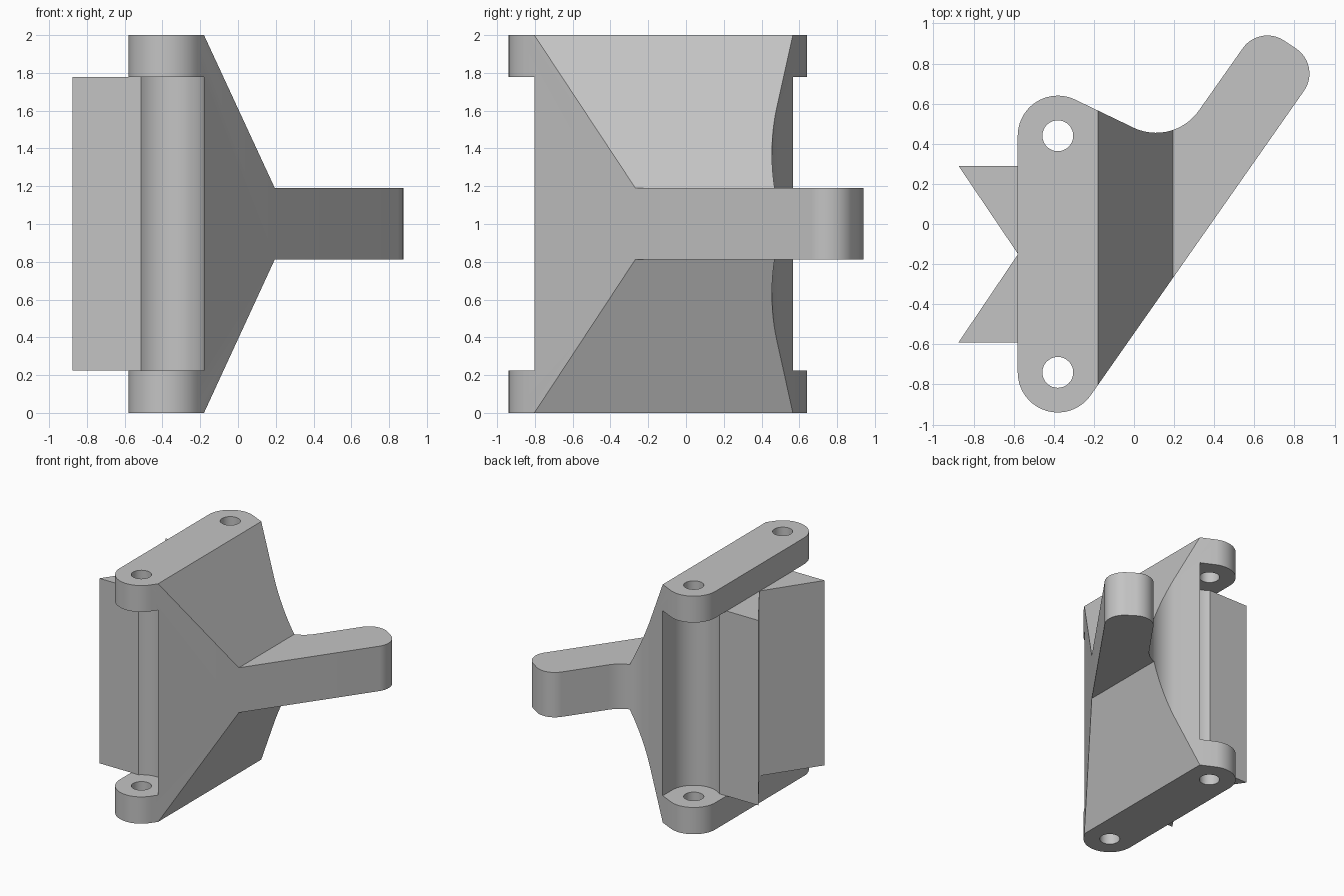
import bpy, bmesh
from math import radians, cos, sin

if "Cube" in bpy.data.objects:
    bpy.data.objects.remove(bpy.data.objects["Cube"], do_unlink=True)

grey = bpy.data.materials.new("plain grey")
grey.use_nodes = True
colour = (0.55, 0.55, 0.55, 1)
grey.diffuse_color = colour
grey.node_tree.nodes["Principled BSDF"].inputs["Base Color"].default_value = colour


def arc(cx, cy, r, start, end, steps=20):
    angles = [radians(start + (end - start) * i / steps) for i in range(steps + 1)]
    return [(cx + r * cos(a), cy + r * sin(a)) for a in angles]


def prism(name, points, low, high, along="z"):
    """Extrude a closed outline along z (outline in x, y) or y (outline in x, z)."""
    bm = bmesh.new()
    place = (lambda u, v: (u, v, low)) if along == "z" else (lambda u, v: (u, low, v))
    face = bm.faces.new([bm.verts.new(place(*p)) for p in points])
    top = bmesh.ops.extrude_face_region(bm, geom=[face])["geom"]
    shift = (0, 0, high - low) if along == "z" else (0, high - low, 0)
    bmesh.ops.translate(bm, vec=shift, verts=[g for g in top if isinstance(g, bmesh.types.BMVert)])
    bmesh.ops.recalc_face_normals(bm, faces=bm.faces)
    mesh = bpy.data.meshes.new(name)
    bm.to_mesh(mesh)
    bm.free()
    mesh.materials.append(grey)
    obj = bpy.data.objects.new(name, mesh)
    bpy.context.collection.objects.link(obj)
    return obj


def combine(target, tool, operation):
    tool.hide_render = True
    mod = target.modifiers.new(operation.lower(), "BOOLEAN")
    mod.operation, mod.object, mod.solver = operation, tool, "EXACT"
    bpy.context.view_layer.objects.active = target
    bpy.ops.object.modifier_apply(modifier=mod.name)
    bpy.data.objects.remove(tool, do_unlink=True)


PIN_X, PIN_BACK, MIDDLE, EAR = -0.38, 0.44, -0.15, 0.2
SLOT_LOW, SLOT_HIGH = 0.225, 1.778
TOOTH = 0.44        # half the depth of the toothed block
WEB_X = -0.18

# Bracket plan: rear ear, fillet, arm with rounded tip, front ear
plan = (arc(PIN_X, PIN_BACK, EAR, 180, 65.4)
        + arc(0.11, 0.716, 0.261, 245.4, 324.9)
        + arc(0.665, 0.79, 0.15, 144.9, 54.9)
        + arc(0.725, 0.75, 0.15, 54.9, -35.1)
        + arc(PIN_X, 2 * MIDDLE - PIN_BACK, EAR, -35.1, -180))
bracket = prism("hinge_bracket", plan, 0, 2)

# Tapering side shape
taper = [(-1, -0.1), (WEB_X - 0.05, -0.1), (WEB_X, 0), (0.195, 0.813), (1, 0.813),
         (1, 1.19), (0.195, 1.19), (WEB_X, 2), (WEB_X - 0.05, 2.1), (-1, 2.1)]
combine(bracket, prism("taper_shape", taper, -1.2, 1.2, "y"), "INTERSECT")

# Slots and pin holes at both ends
slot = arc(PIN_X, PIN_BACK, EAR, 228.6, 360, 24) + [(WEB_X, 1), (-0.8, 1), (-0.8, MIDDLE + TOOTH)]
hole = arc(PIN_X, PIN_BACK, 0.077, 0, 348.75, 31)
for mirrored in (False, True):
    flip = lambda pts: [(x, 2 * MIDDLE - y if mirrored else y) for x, y in pts]
    combine(bracket, prism("slot_cutter", flip(slot), SLOT_LOW, SLOT_HIGH), "DIFFERENCE")
    combine(bracket, prism("hole_cutter", flip(hole), -0.2, 2.2), "DIFFERENCE")

# Notched block with two pointed teeth
back, front = MIDDLE + TOOTH, MIDDLE - TOOTH
block = [(-0.875, back), (-0.515, back), (-0.515, front), (-0.875, front), (-0.578, MIDDLE)]
combine(bracket, prism("toothed_block", block, SLOT_LOW, SLOT_HIGH), "UNION")

bpy.ops.object.select_all(action="DESELECT")
bracket.select_set(True)
bpy.context.view_layer.objects.active = bracket
bpy.ops.object.shade_smooth_by_angle(angle=radians(25))
